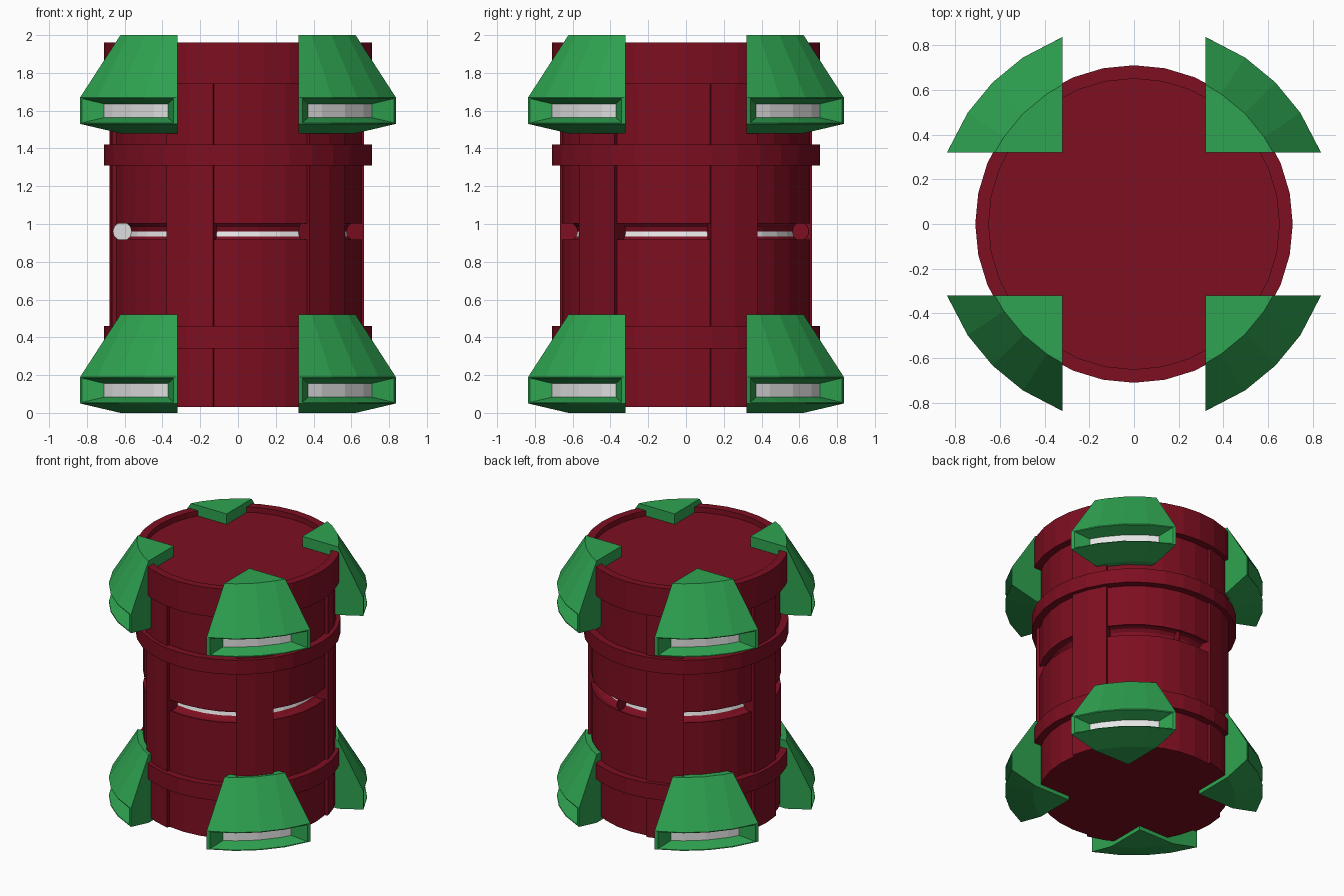
import bpy, bmesh, math
from mathutils import Matrix

if "Cube" in bpy.data.objects:
    bpy.data.objects.remove(bpy.data.objects["Cube"])

SEG = 32
STEP = 2 * math.pi / SEG


def material(name, rgb):
    m = bpy.data.materials.new(name)
    m.diffuse_color = (*rgb, 1)
    m.use_nodes = True
    m.node_tree.nodes["Principled BSDF"].inputs["Base Color"].default_value = m.diffuse_color
    return m


RED = material("dark_red", (0.205, 0.0045, 0.015))
GREEN = material("green", (0.028, 0.37, 0.082))
PALE = material("pale_grey", (0.78, 0.78, 0.78))
WHITE = material("white", (1.0, 1.0, 1.0))


def finish(name, bm, mats):
    bmesh.ops.recalc_face_normals(bm, faces=bm.faces)
    me = bpy.data.meshes.new(name)
    bm.to_mesh(me)
    bm.free()
    for m in mats:
        me.materials.append(m)
    ob = bpy.data.objects.new(name, me)
    bpy.context.collection.objects.link(ob)
    return ob


def lathe(name, profile, mats, pale_index=None):
    """Revolve an open (r, z) profile and cap both ends; one strip may be pale."""
    bm = bmesh.new()
    rings = [[bm.verts.new((r * math.cos(i * STEP), r * math.sin(i * STEP), z))
              for i in range(SEG)] for r, z in profile]
    for k in range(len(rings) - 1):
        for i in range(SEG):
            j = (i + 1) % SEG
            f = bm.faces.new((rings[k][i], rings[k][j], rings[k + 1][j], rings[k + 1][i]))
            f.material_index = 1 if k == pale_index else 0
    bm.faces.new(rings[0])
    bm.faces.new(rings[-1])
    return finish(name, bm, mats)


# Barrel core with a rounded groove round the middle and a pale strip inside it
GR, GZ, GRAD = 0.625, 0.96, 0.05
groove = [(GR - GRAD * math.cos(math.radians(a)), GZ + GRAD * math.sin(math.radians(a)))
          for a in range(-90, 91, 30)]
core = [(0.657, 0.03), (0.657, GZ - 0.042)] + groove + [(0.657, GZ + 0.042), (0.657, 1.74)]
lathe("barrel_core", core, [RED, PALE], pale_index=4)

# Bands and recessed lid
for name, z0, z1 in (("lower_band", 0.34, 0.46), ("upper_band", 1.31, 1.42)):
    lathe(name, [(0.71, z0), (0.71, z1)], [RED])
lathe("lid", [(0.71, 1.74), (0.71, 1.96), (0.65, 1.96), (0.65, 1.92)], [RED])

# Raised upright staves, each two segments wide, interrupting the groove
for n in range(5):
    first = 9 + 6 * n
    bm = bmesh.new()
    outline = [(0.55, first + k) for k in (2, 1, 0)] + [(0.68, first + k) for k in (0, 1, 2)]
    rings = [[bm.verts.new((r * math.cos(a * STEP), r * math.sin(a * STEP), z))
              for r, a in outline] for z in (0.03, 1.74)]
    for i in range(6):
        j = (i + 1) % 6
        bm.faces.new((rings[0][i], rings[0][j], rings[1][j], rings[1][i]))
    bm.faces.new(rings[0])
    bm.faces.new(rings[1])
    finish(f"stave_{n + 1}", bm, [RED])

# Round end plates inside the groove
for name, deg, rad, mat in (("groove_end_white", 191.4, GR, WHITE),
                            ("groove_end_red", 78.75, 0.614, RED)):
    bm = bmesh.new()
    bmesh.ops.create_cone(bm, cap_ends=True, segments=12, radius1=GRAD, radius2=GRAD,
                          depth=0.006)
    ob = finish(name, bm, [mat])
    ob.matrix_world = (Matrix.Rotation(math.radians(deg), 4, 'Z')
                       @ Matrix.Translation((rad, 0, GZ))
                       @ Matrix.Rotation(math.pi / 2, 4, 'X'))

# Corner guard: conical wedge with a recessed pale window
EDGE = 0.32


def guard(name):
    bm = bmesh.new()

    def ring(r, z, inset=0.0):
        a0 = math.degrees(math.asin(EDGE / r)) + inset
        return [bm.verts.new((r * math.cos(math.radians(a)), r * math.sin(math.radians(a)), z))
                for a in (a0, 33.75, 45, 56.25, 90 - a0)]

    base, low = ring(0.70, 0.0), ring(0.895, 0.05)
    open_low, floor_low = ring(0.893, 0.056, 1.5), ring(0.80, 0.083, 4)
    floor_top, open_top = ring(0.80, 0.156, 4), ring(0.893, 0.184, 1.5)
    high, top = ring(0.895, 0.19), ring(0.70, 0.52)
    seq = [base, low, open_low, floor_low, floor_top, open_top, high, top]
    for k in range(7):
        for i in range(4):
            f = bm.faces.new((seq[k][i], seq[k][i + 1], seq[k + 1][i + 1], seq[k + 1][i]))
            f.material_index = 1 if k == 3 else 0
    c0 = bm.verts.new((EDGE, EDGE, 0.0))
    c1 = bm.verts.new((EDGE, EDGE, 0.52))
    for e in (0, 4):
        bm.faces.new((low[e], open_low[e], open_top[e], high[e]))
        bm.faces.new((open_low[e], floor_low[e], floor_top[e], open_top[e]))
        bm.faces.new((c0, base[e], low[e], high[e], top[e], c1))
    bm.faces.new([c0] + base)
    bm.faces.new([c1] + top)
    return finish(name, bm, [GREEN, PALE])


for level, z in (("lower", 0.0), ("upper", 1.48)):
    for q in range(4):
        ob = guard(f"{level}_corner_guard_{q + 1}")
        ob.location.z = z
        ob.rotation_euler.z = q * math.pi / 2
